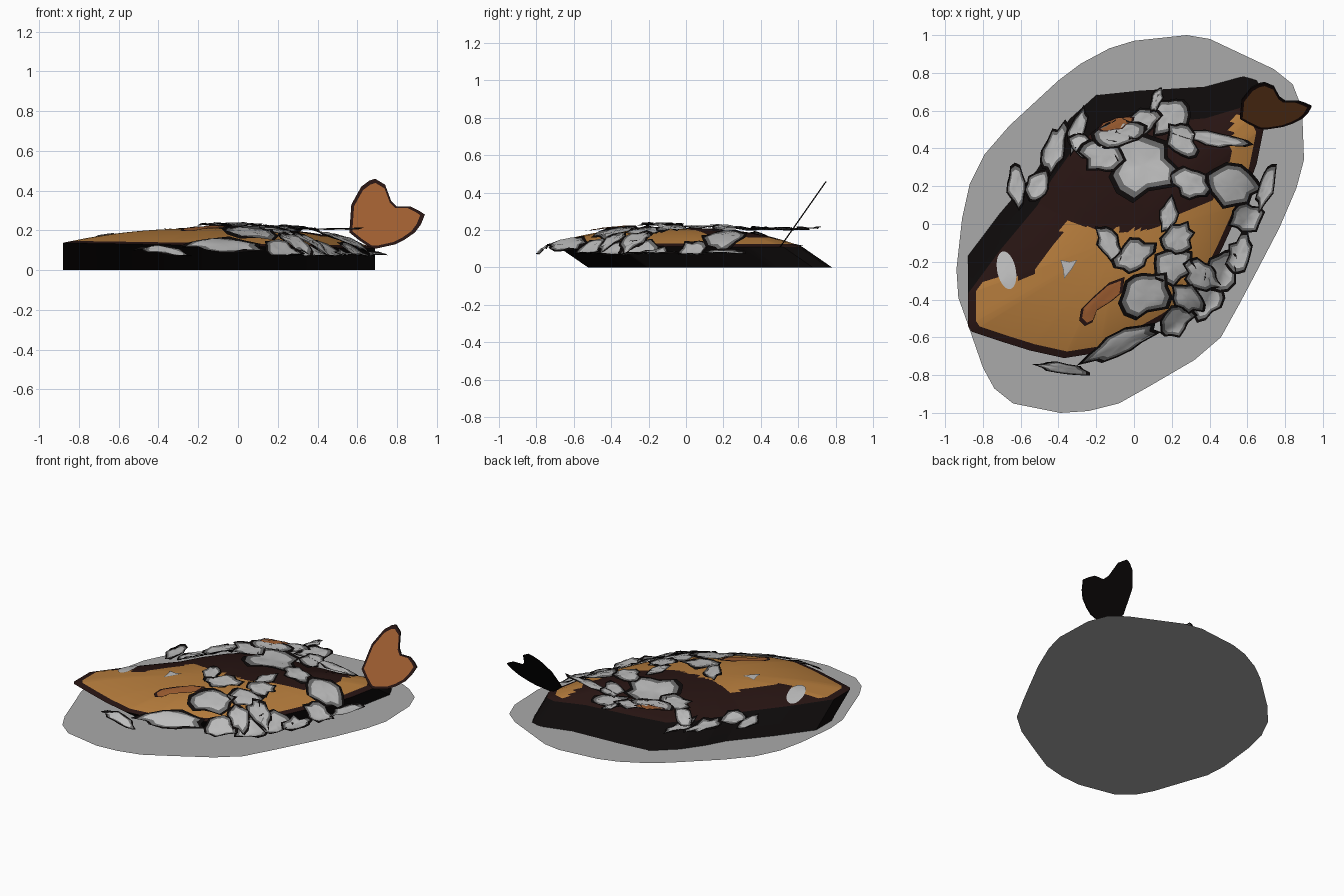
import bpy, math, random
from mathutils import Vector

if "Cube" in bpy.data.objects:
    bpy.data.objects.remove(bpy.data.objects["Cube"])
random.seed(7)


def material(name, rgb):
    m = bpy.data.materials.new(name)
    m.diffuse_color = (*rgb, 1)
    m.use_nodes = True
    m.node_tree.nodes["Principled BSDF"].inputs["Base Color"].default_value = m.diffuse_color
    return m


ORANGE = material("orange", (0.46, 0.20, 0.045))
MAROON = material("maroon", (0.02, 0.007, 0.006))
BLACK = material("black", (0.004, 0.003, 0.003))
RUST = material("rust", (0.34, 0.11, 0.03))
PALE = material("pale_grey", (0.5, 0.5, 0.5))
MID = material("mid_grey", (0.15, 0.15, 0.15))
DISC = material("disc_grey", (0.4, 0.4, 0.4))


def build(name, verts, faces, mats, index=None, smooth=True):
    me = bpy.data.meshes.new(name)
    me.from_pydata(verts, [], faces)
    ob = bpy.data.objects.new(name, me)
    bpy.context.collection.objects.link(ob)
    for m in mats:
        me.materials.append(m)
    for i, p in enumerate(me.polygons):
        p.material_index = index[i] if index else 0
    if smooth:
        bpy.ops.object.select_all(action='DESELECT')
        ob.select_set(True)
        bpy.context.view_layer.objects.active = ob
        bpy.ops.object.shade_smooth_by_angle(angle=math.radians(50))
    return ob


# flat oval ground disc
disc = [(.28, 1), (.40, .98), (.74, .82), (.84, .74), (.89, .61), (.90, .34), (.86, .19),
        (.77, -.02), (.65, -.25), (.56, -.42), (.46, -.6), (.32, -.72), (.08, -.86),
        (-.08, -.95), (-.24, -.99), (-.39, -1), (-.64, -.95), (-.74, -.87), (-.8, -.76),
        (-.88, -.53), (-.93, -.39), (-.94, -.24), (-.91, .03), (-.87, .21), (-.79, .37),
        (-.66, .52), (-.4, .76), (-.28, .85), (-.13, .93), (0, .97)]
build("ground_disc", [(x, y, 0) for x, y in disc], [list(range(len(disc)))[::-1]], [DISC], None, False)

# upper edge of the fish body, seen from above
EDGE = [(-.88, -.37), (-.71, -.14), (-.51, .10), (-.44, .23), (-.34, .37), (-.2, .5), (.03, .53),
        (.38, .56), (.58, .62), (.65, .60), (.69, .52), (.65, .32), (.57, .1), (.48, -.1),
        (.35, -.37), (.16, -.5), (0, -.59), (-.18, -.68), (-.37, -.71), (-.55, -.67),
        (-.71, -.62), (-.86, -.57), (-.88, -.54)]
CX, CY = -.08, -.08


def edge_radius(a):
    d = Vector((math.cos(a), math.sin(a)))
    for i, p in enumerate(EDGE):
        p0 = Vector(p) - Vector((CX, CY))
        e = Vector(EDGE[(i + 1) % len(EDGE)]) - Vector(p)
        den = d.cross(e)
        if abs(den) < 1e-9:
            continue
        r, s = p0.cross(e) / den, p0.cross(d) / den
        if r > 0 and -1e-6 <= s <= 1 + 1e-6:
            return r
    return .6


def height(x, y):
    a = math.atan2(y - CY, x - CX)
    t = math.hypot(x - CX, y - CY) / edge_radius(a)
    rim = .122 - .018 * x
    if t > 1:
        return max(.03, rim - .38 * (t - 1))
    return rim + (.212 - rim) * (1 - t ** 2.6)


# body: domed top in rings plus a wall slanting back to the ground
border = [(-.9, -.33), (-.75, -.29), (-.55, -.28), (-.45, -.15), (-.35, .02), (-.2, -.03),
          (.1, -.03), (.25, .05), (.4, .12), (.47, .25), (.52, .45), (.56, .8), (.7, 1)]


def dark(x, y):
    for (x0, y0), (x1, y1) in zip(border, border[1:]):
        if x0 <= x <= x1:
            return y > y0 + (y1 - y0) * (x - x0) / (x1 - x0)
    return False


angles = [2 * math.pi * i / 144 for i in range(144)]
angles = sorted(angles + [math.atan2(y - CY, x - CX) % (2 * math.pi) for x, y in EDGE])
N, R = len(angles), 18
verts, faces, index = [(CX, CY, .212)], [], []
for k in range(1, R + 1):
    for a in angles:
        r = edge_radius(a) * k / R * .9999
        x, y = CX + r * math.cos(a), CY + r * math.sin(a)
        verts.append((x, y, height(x, y)))
for x, y, z in verts[-N:]:
    verts.append((x, y + 1.45 * z, 0))
for k in range(R + 1):
    for i in range(N):
        j = (i + 1) % N
        if k == 0:
            f = (0, 1 + i, 1 + j)
        else:
            b = 1 + (k - 1) * N
            f = (b + i, b + N + i, b + N + j, b + j)
        faces.append(f)
        mx = sum(verts[v][0] for v in f) / len(f)
        my = sum(verts[v][1] for v in f) / len(f)
        index.append(2 if k == R else 1 if dark(mx, my) or k == R - 1 else 0)
build("fish_body", verts, faces, [ORANGE, MAROON, BLACK], index)


# thin sheets laid over the body: pale centre, darker rim
def sheet(name, outline, mats, lift, floor=0.0, rough=.008):
    n = len(outline)
    cx, cy = sum(p[0] for p in outline) / n, sum(p[1] for p in outline) / n
    vs, fs, idx = [], [], []
    for s in (1, .86, .7, .35):
        for x, y in outline:
            px, py = cx + (x - cx) * s, cy + (y - cy) * s
            vs.append((px, py, max(height(px, py), floor) + lift + random.uniform(-rough, rough) * s))
    vs.append((cx, cy, max(height(cx, cy), floor) + lift))
    for k in range(4):
        for i in range(n):
            j = (i + 1) % n
            if k == 3:
                fs.append((3 * n + i, 3 * n + j, 4 * n))
            else:
                fs.append((k * n + i, k * n + j, (k + 1) * n + j, (k + 1) * n + i))
            idx.append(min(k, 2))
    return build(name, vs, fs, mats, idx)


def ragged(cx, cy, length, width, deg, jag=.22, n=14):
    a, pts = math.radians(deg), []
    for i in range(n):
        t = 2 * math.pi * i / n
        c, s = math.cos(t), math.sin(t)
        k = random.uniform(1 - jag, 1 + jag) / (abs(c) ** 1.5 + abs(s) ** 1.5) ** (1 / 1.5)
        u, v = c * k * length / 2, s * k * width / 2
        pts.append((cx + u * math.cos(a) - v * math.sin(a), cy + u * math.sin(a) + v * math.cos(a)))
    return pts


belly = [(-.38, -.765, .32, .07, -8), (-.07, -.64, .48, .13, 25), (.22, -.52, .24, .15, 35),
         (.38, -.41, .24, .16, 50), (.47, -.25, .26, .17, 65), (.56, -.16, .24, .14, 70),
         (.60, .03, .22, .19, 20), (.52, .2, .34, .24, -5), (.70, .2, .26, .10, 75)]
middle = [(.06, -.37, .28, .28, 45), (-.13, -.11, .24, .12, -65), (0, -.17, .24, .18, 30),
          (.21, -.22, .24, .2, 15), (.23, -.08, .22, .16, 40), (.28, -.39, .22, .16, -40),
          (.18, .04, .2, .1, 80), (.36, -.27, .22, .17, -30)]
back = [(.05, .31, .40, .36, -30), (-.17, .36, .27, .2, -30), (-.08, .48, .3, .16, 15),
        (.19, .57, .25, .2, 50), (.03, .53, .25, .15, 20), (.25, .45, .24, .15, -50),
        (.30, .22, .22, .18, -20), (.42, .45, .38, .08, -8), (.12, .66, .16, .06, 75)]
flank = [(-.30, .5, .26, .1, 75), (-.42, .40, .3, .12, 70), (-.62, .2, .22, .11, 95),
         (-.51, .2, .18, .14, 60), (-.27, .41, .2, .12, -30)]
GREYS = [BLACK, MID, PALE]
for name, rows, lift, floor in (("belly_scale", belly, .012, .06), ("middle_scale", middle, .016, 0),
                                ("back_scale", back, .024, .18), ("flank_scale", flank, .02, .1)):
    for i, row in enumerate(rows):
        sheet(f"{name}_{i + 1}", ragged(*row), GREYS, lift + .004 * (i % 3), floor)

# rusty side fin and a small rusty sheet on the back
sheet("side_fin", [(-.05, -.28), (-.13, -.31), (-.22, -.39), (-.28, -.45), (-.29, -.51), (-.26, -.54),
                   (-.22, -.52), (-.20, -.46), (-.12, -.41), (-.06, -.36)], [MAROON, RUST, RUST], .02, 0, .003)
sheet("back_rust_sheet", ragged(-.1, .53, .2, .07, 20), [MAROON, RUST, RUST], .035, .18, .003)

# eye and pale cheek patch
eye = [(-.675 + .05 * math.cos(t) - .015 * math.sin(t), -.245 + .1 * math.sin(t))
       for t in (2 * math.pi * i / 32 for i in range(32))]
sheet("eye", eye, [PALE] * 3, .005, 0, 0)
sheet("cheek_patch", [(-.39, -.19), (-.34, -.20), (-.30, -.19), (-.33, -.24), (-.37, -.29), (-.375, -.24)],
      [MID, PALE, PALE], .004, 0, 0)

# raised tail fin, leaning back
tail = [(.67, .11), (.61, .15), (.56, .19), (.565, .26), (.57, .33), (.62, .42), (.66, .45), (.69, .46),
        (.74, .43), (.77, .35), (.80, .32), (.87, .32), (.91, .30), (.94, .28), (.92, .23), (.89, .19),
        (.84, .155), (.79, .13), (.70, .11)]
n = len(tail)
vs = []
for y_off, s in ((0, 1), (0, .9), (.008, 1)):
    for x, z in tail:
        x, z = .71 + (x - .71) * s, .25 + (z - .25) * s
        vs.append((x, .5 + (z - .11) * .7 + y_off, z))
fs = [list(range(n, 2 * n)), list(range(2 * n, 3 * n))[::-1]]
idx = [0, 1]
for i in range(n):
    j = (i + 1) % n
    fs += [(i, j, n + j, n + i), (i, j, 2 * n + j, 2 * n + i)]
    idx += [2, 1]
build("tail_fin", vs, fs, [RUST, BLACK, MAROON], idx, False)
